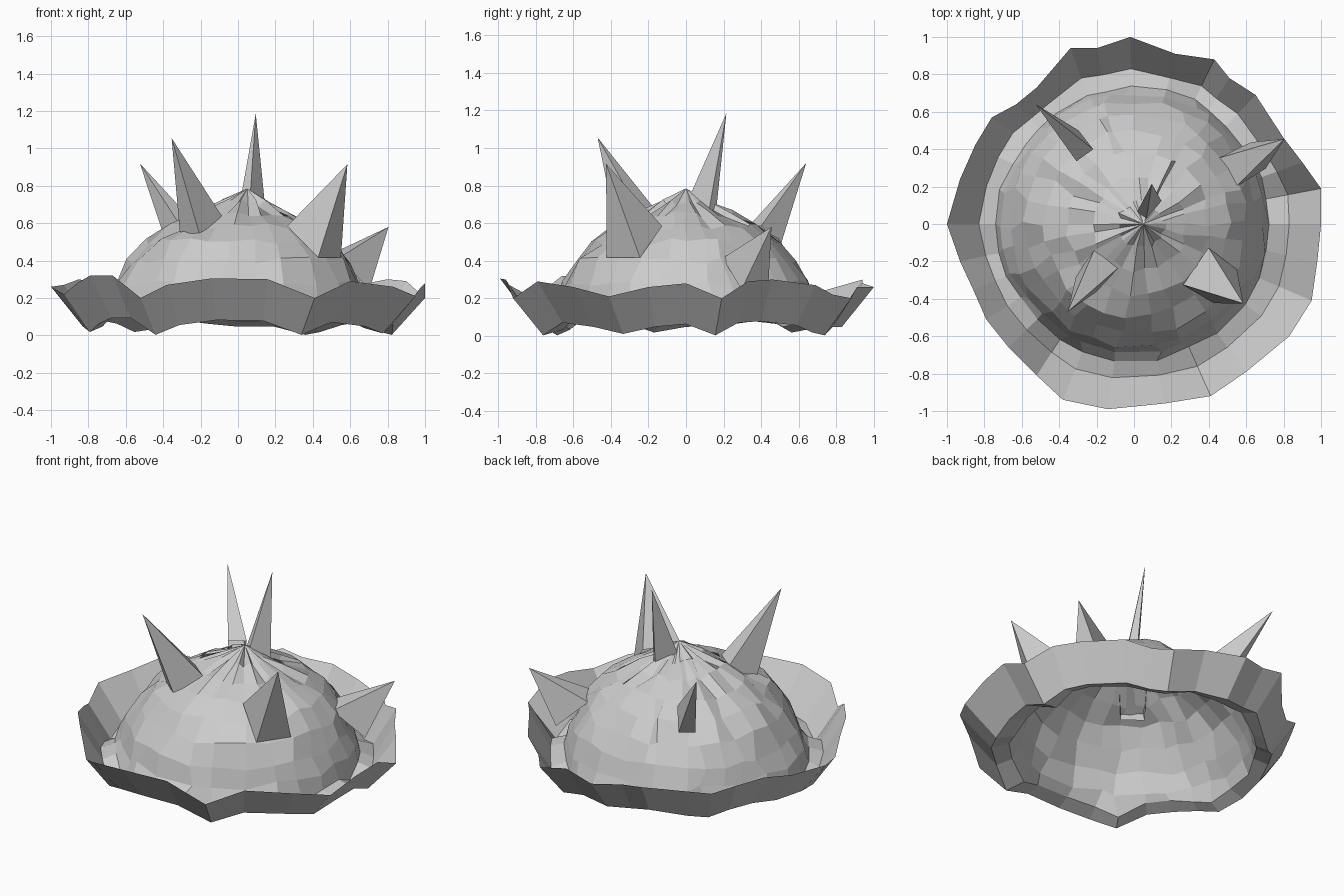
import bpy, bmesh, math, random
from mathutils import Vector

if "Cube" in bpy.data.objects:
    bpy.data.objects.remove(bpy.data.objects["Cube"])

random.seed(4)

# Wavy outer edge of the brim, counter-clockwise from +x
RIM = [(1.0, 0, .28), (1.0, .19, .2), (.9, .33, .29), (.8, .46, .3), (.65, .69, .27), (.51, .78, .22),
       (.43, .88, .2), (.22, .91, .26), (-.02, 1.0, .26), (-.2, .94, .28), (-.34, .94, .3),
       (-.52, .73, .24), (-.63, .64, .22), (-.76, .57, .28), (-.85, .42, .3), (-.93, .24, .27),
       (-1.0, 0, .26), (-.93, -.2, .22), (-.86, -.35, .28), (-.79, -.51, .32), (-.67, -.66, .32),
       (-.52, -.81, .2), (-.38, -.94, .27), (-.14, -.99, .305), (.16, -.96, .3), (.41, -.92, .2),
       (.6, -.79, .29), (.83, -.6, .26), (.95, -.41, .21), (.98, -.2, .26)]
# Dome rings: radius, height
DOME = [(.74, .06), (.70, .17), (.655, .28), (.59, .40), (.50, .50), (.38, .58), (.25, .65), (.12, .71)]
N = len(RIM)


def make(name, bm):
    bmesh.ops.recalc_face_normals(bm, faces=bm.faces)
    me = bpy.data.meshes.new(name)
    bm.to_mesh(me)
    bm.free()
    ob = bpy.data.objects.new(name, me)
    bpy.context.collection.objects.link(ob)
    return ob


def bridge(bm, a, b):
    for i in range(len(a)):
        j = (i + 1) % len(a)
        bm.faces.new((a[i], a[j], b[j], b[i]))


def low_z(z):
    return max(.003, (z - .2) * .75 + .003)


def jit(s):
    return random.uniform(-s, s)


# Brim: outer edge, low fold, then a narrow shelf meeting the dome
bm = bmesh.new()
outer = [bm.verts.new(p) for p in RIM]
fold, base_pts = [], []
for x, y, z in RIM:
    d = Vector((x, y)).normalized()
    r = .4 * math.hypot(x, y) + .43
    fold.append(bm.verts.new((d.x * r, d.y * r, low_z(z))))
    rb = .73 + jit(.015)
    base_pts.append((d.x * rb, d.y * rb, low_z(z) + .03))
base = [bm.verts.new(p) for p in base_pts]
bridge(bm, outer, fold)
bridge(bm, fold, base)
make("wavy_brim", bm)

# Rough hollow dome sharing the shelf edge
bm = bmesh.new()
prev = [bm.verts.new(p) for p in base_pts]
for k, (r, z) in enumerate(DOME[1:], 1):
    ring = []
    t = k / len(DOME)
    for x, y, _ in RIM:
        a = math.atan2(y, x) + jit(.05)
        rr = r + jit(.017)
        ring.append(bm.verts.new((rr * math.cos(a) + .05 * t * t, rr * math.sin(a), z + jit(.02))))
    bridge(bm, prev, ring)
    prev = ring
apex = bm.verts.new((.05, 0, .785))
for i in range(N):
    bm.faces.new((prev[i], prev[(i + 1) % N], apex))
make("rough_dome", bm)


# Spikes: open four-sided pyramids leaning outward
def spike(name, tip, centre, side, rise):
    tip, c = Vector(tip), Vector(centre)
    radial = Vector((c.x, c.y, 0)).normalized()
    tangent = Vector((-radial.y, radial.x, 0)) * side
    down = (radial * .8 + Vector((0, 0, -.7))) * rise
    bm = bmesh.new()
    t = bm.verts.new(tip)
    b = [bm.verts.new(c + tangent * u + down * v) for u, v in ((-1, -1), (1, -1), (.9, 1), (-.9, 1))]
    for i in range(4):
        bm.faces.new((b[i], b[(i + 1) % 4], t))
    make(name, bm)


spike("spike_top", (.095, .215, 1.185), (.085, .09, .69), .033, .08)
spike("spike_front_left", (-.355, -.47, 1.055), (-.2, -.25, .57), .08, .1)
spike("spike_front_right", (.585, -.425, .915), (.41, -.28, .5), .12, .12)
spike("spike_back_left", (-.525, .64, .92), (-.3, .42, .53), .055, .08)
spike("spike_back_right", (.805, .455, .58), (.58, .32, .33), .09, .12)
